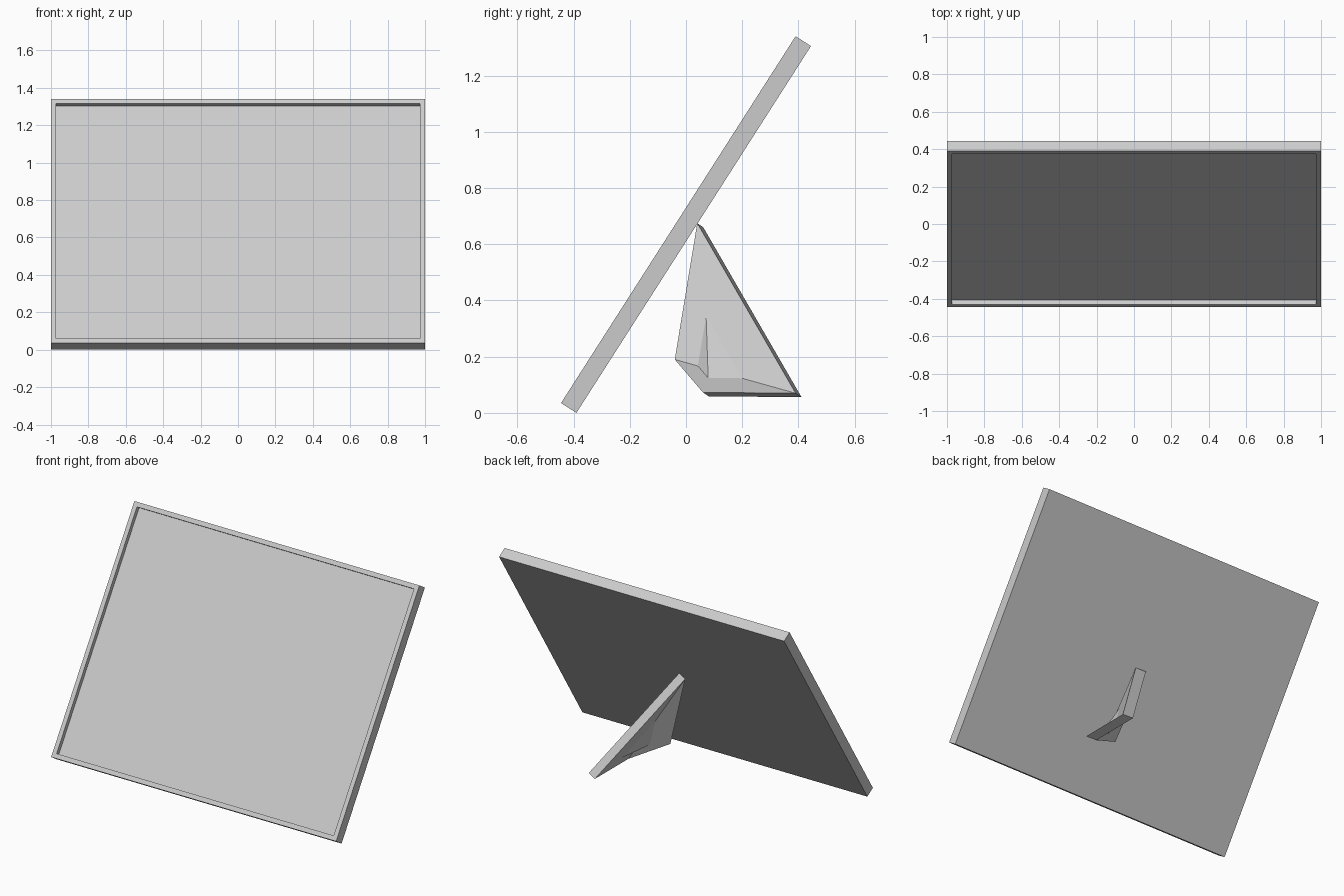
import bpy, bmesh, math
from mathutils import Matrix, Vector

if "Cube" in bpy.data.objects:
    bpy.data.objects.remove(bpy.data.objects["Cube"])


def make_object(name, bm):
    bmesh.ops.recalc_face_normals(bm, faces=bm.faces)
    mesh = bpy.data.meshes.new(name)
    bm.to_mesh(mesh)
    bm.free()
    obj = bpy.data.objects.new(name, mesh)
    bpy.context.collection.objects.link(obj)
    return obj


# Leaning panel with a thin rim around a recessed front
WIDTH, THICK, LENGTH = 2.0, 0.065, 1.549
LEAN = math.radians(32.6)
RIM, RECESS = 0.028, 0.026

bm = bmesh.new()
bmesh.ops.create_cube(bm, size=1)
bmesh.ops.scale(bm, vec=(WIDTH, THICK, LENGTH), verts=bm.verts)
bm.normal_update()
front = min(bm.faces, key=lambda f: f.calc_center_median().y)
bmesh.ops.inset_region(bm, faces=[front], thickness=RIM, use_even_offset=True)
floor = bmesh.ops.extrude_discrete_faces(bm, faces=[front])["faces"][0]
bmesh.ops.translate(bm, vec=(0, RECESS, 0), verts=floor.verts)
panel = make_object("framed_panel", bm)
panel.matrix_world = Matrix.Translation((0, 0, 0.67)) @ Matrix.Rotation(-LEAN, 4, "X")

# Swung-out easel leg: a warped four-cornered plate, each side folded on its own diagonal
corners = [Vector(p) for p in ((0.02, 0.04, 0.675), (0.41, 0.39, 0.07),
                               (0.405, 0.06, 0.073), (0.18, -0.04, 0.19))]
offset = Vector((-0.057, 0.021, -0.014))

bm = bmesh.new()
a = [bm.verts.new(p) for p in corners]
b = [bm.verts.new(p + offset) for p in corners]
for tri in ((a[0], a[1], a[3]), (a[1], a[2], a[3]),
            (b[0], b[2], b[1]), (b[0], b[3], b[2])):
    bm.faces.new(tri)
for i in range(4):
    j = (i + 1) % 4
    bm.faces.new((a[j], a[i], b[i], b[j]))
make_object("easel_leg", bm)
